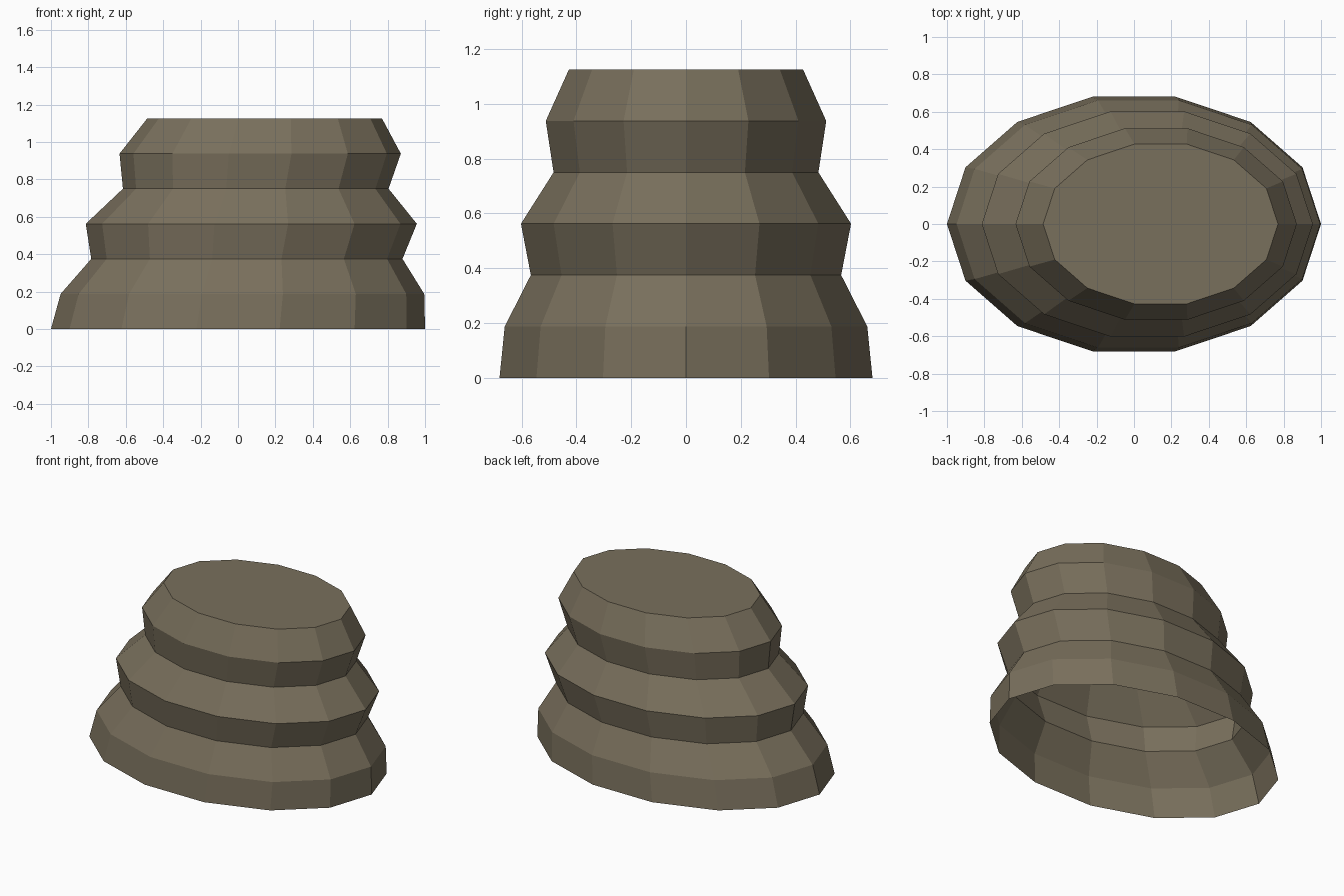
import bpy, bmesh, math

if "Cube" in bpy.data.objects:
    bpy.data.objects.remove(bpy.data.objects["Cube"])

# One flat colour
mat = bpy.data.materials.new("olive_brown_stone")
mat.diffuse_color = (0.19, 0.16, 0.107, 1)
mat.use_nodes = True
mat.node_tree.nodes["Principled BSDF"].inputs["Base Color"].default_value = mat.diffuse_color

SIDES = 14
STEP = 0.1875      # height of each band
LEAN = 0.0237      # sideways drift per ring
DEPTH = 0.698      # y radius relative to x radius
radii = [1.0, 0.972, 0.832, 0.885, 0.71, 0.752, 0.628]

# Stacked elliptical rings leaning to +x, open underneath
bm = bmesh.new()
rings = []
for i, r in enumerate(radii):
    ring = []
    for k in range(SIDES):
        a = 2 * math.pi * k / SIDES
        ring.append(bm.verts.new((LEAN * i + r * math.cos(a),
                                  DEPTH * r * math.sin(a), STEP * i)))
    rings.append(ring)
for lo, hi in zip(rings, rings[1:]):
    for k in range(SIDES):
        n = (k + 1) % SIDES
        bm.faces.new((lo[k], lo[n], hi[n], hi[k]))
# Flat top
bm.faces.new(rings[-1])

mesh = bpy.data.meshes.new("stepped_mound")
bm.to_mesh(mesh)
bm.free()
mesh.materials.append(mat)
obj = bpy.data.objects.new("stepped_mound", mesh)
bpy.context.collection.objects.link(obj)
